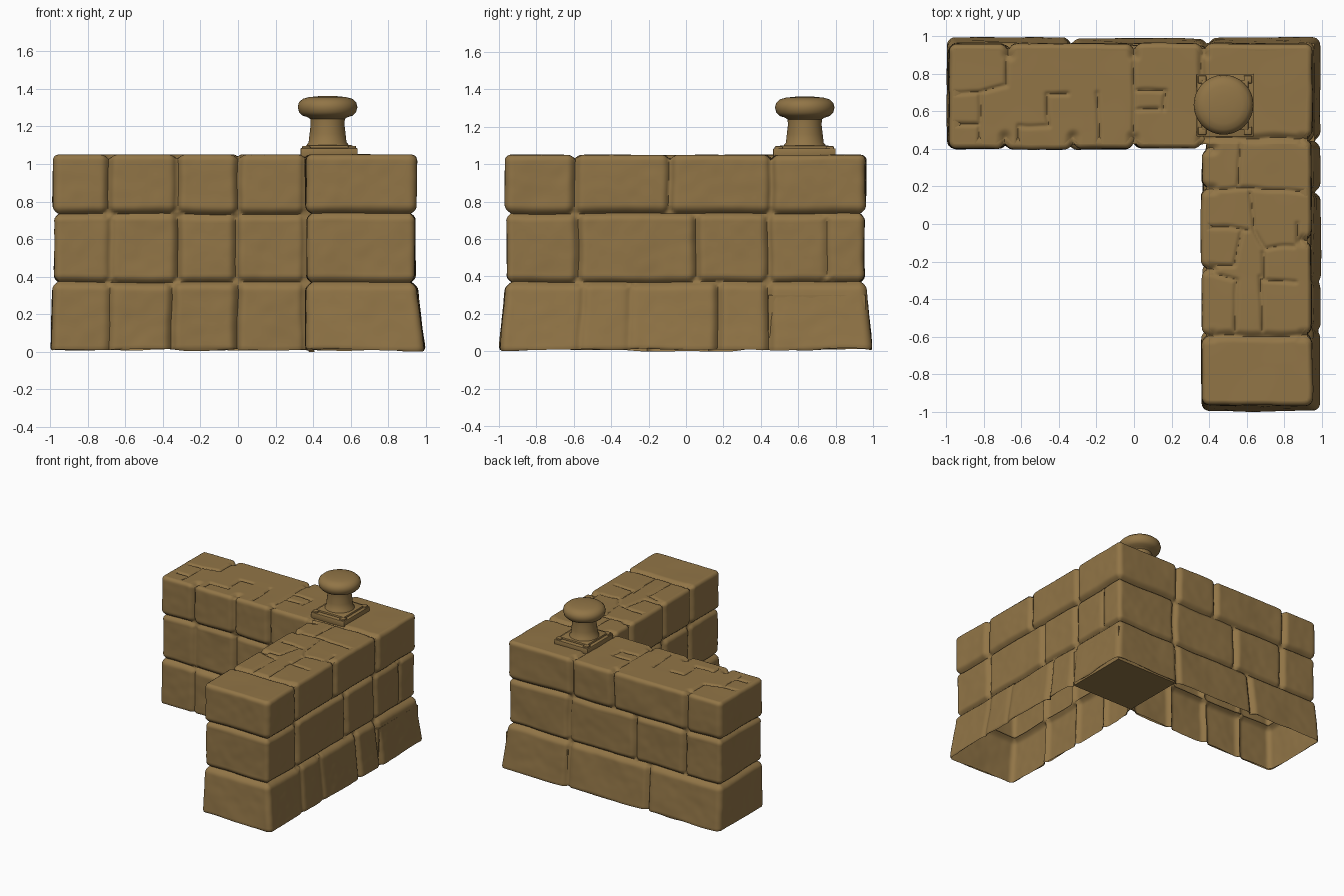
import bpy, bmesh, math, random
from mathutils import Vector, noise

if "Cube" in bpy.data.objects:
    bpy.data.objects.remove(bpy.data.objects["Cube"])

random.seed(4)
mat = bpy.data.materials.new("sandstone brown")
mat.diffuse_color = (0.285, 0.178, 0.062, 1)
mat.use_nodes = True
mat.node_tree.nodes["Principled BSDF"].inputs["Base Color"].default_value = mat.diffuse_color


def finish(name, bm, angle=40):
    me = bpy.data.meshes.new(name)
    bm.to_mesh(me)
    bm.free()
    ob = bpy.data.objects.new(name, me)
    bpy.context.collection.objects.link(ob)
    me.materials.append(mat)
    bpy.ops.object.select_all(action='DESELECT')
    ob.select_set(True)
    bpy.context.view_layer.objects.active = ob
    bpy.ops.object.shade_smooth_by_angle(angle=math.radians(angle))
    return ob


def grid_faces(bm, rows, closed):
    n = len(rows[0])
    for a, b in zip(rows, rows[1:]):
        for i in range(n if closed else n - 1):
            k = (i + 1) % n
            bm.faces.new((a[i], a[k], b[k], b[i]))


def wob(x, y, z, f):
    return noise.noise(Vector((x * f, y * f, z * f)))


# L-shaped plan, counter-clockwise; corner 5 is the inner one
PLAN = [(0.36, -0.965), (0.95, -0.965), (0.95, 0.96), (-0.985, 0.96), (-0.985, 0.40), (0.36, 0.40)]
COURSES = [0.0, 0.37, 0.735, 1.05]
# vertical joints of each wall face, per course from the bottom
JOINTS = [
    [[], [], []],
    [[-0.545, -0.29, 0.175, 0.44], [-0.575, 0.055, 0.44, 0.755], [-0.595, -0.085, 0.455]],
    [[-0.33, 0.39], [-0.65, -0.2, 0.4], [-0.67, 0.0, 0.37]],
    [[], [], []],
    [[-0.68, -0.35, -0.005, 0.36], [-0.68, -0.32, -0.01, 0.36], [-0.69, -0.325, 0.0, 0.36]],
    [[-0.56, -0.2, 0.12, 0.40], [-0.58, -0.25, 0.0, 0.40], [-0.595, -0.24, 0.19, 0.40]],
]
FAINT = {(1, 0, 0): 0.45, (1, 0, 1): 0.35, (1, 1, 3): 0.5, (4, 0, 0): 0.6, (4, 1, 0): 0.6}
BLOCK = {(e, c, k): random.uniform(-0.004, 0.008)
         for e in range(6) for c in range(3) for k in range(1, len(JOINTS[e][c]))}
R = 0.045


def outline(step=0.011, r=0.04):
    """Plan samples: position, outward normal, face number, coordinate along the face."""
    pts = []
    for e in range(6):
        a, b = Vector(PLAN[e]), Vector(PLAN[(e + 1) % 6])
        d = (b - a).normalized()
        n = Vector((d.y, -d.x))
        axis = 0 if abs(d.x) > 0.5 else 1
        p = a if e == 5 else a + d * r
        q = b if e == 4 else b - d * r
        m = round((q - p).length / step)
        for i in range(1 if e == 5 else 0, m + 1):
            v = p.lerp(q, i / m)
            nn = n + Vector((-1, 0)) if (e == 4 and i == m) else n
            pts.append((v, nn, e, v[axis]))
        if e != 4:                               # rounded outer corner
            n2 = d
            c = q - n * r
            for i in range(1, 5):
                t = i / 5 * math.pi / 2
                nn = n * math.cos(t) + n2 * math.sin(t)
                pts.append((c + nn * r, nn, e, b[axis]))
    return pts


def groove(e, s, z):
    """Depth of the mortar joints and set-back of the block at this spot."""
    c = 0 if z < COURSES[1] else 1 if z < COURSES[2] else 2
    dz = min(abs(z - COURSES[1]), abs(z - COURSES[2]))
    dv, k, near = 9, 0, 0
    for i, j in enumerate(JOINTS[e][c]):
        k += j < s
        if abs(s - j) < dv:
            dv, near = abs(s - j), i
    strength = FAINT.get((e, c, near), 1.0) if dv < dz else 1.0
    d = min(dv, dz)
    if dv < R and dz < R:
        d = max(0, R - math.hypot(R - dv, R - dz))
    g = 0.034 * strength * max(0, 1 - d / R) ** 2.2
    return g, BLOCK.get((e, c, k), 0) + (0.008 if c == 1 else 0) * min(1, dz / R)


def flare(x, y, z):
    """The bottom course spreads outward towards the ground."""
    k = max(0, 1 - z / COURSES[1])
    x += k * (0.045 * (x - 0.36) / 0.59 if x > 0.36 else 0.012 * (x - 0.36) / 1.34)
    y += k * (0.036 * (y - 0.40) / 0.56 if y > 0.40 else 0.033 * (y - 0.40) / 1.36)
    return x, y


# stone walls: open-bottomed shell with carved joints and rounded top edge
rows_def = []
for lo, hi in ((0, 0.37), (0.37, 0.735), (0.735, 1.02)):
    m = round((hi - lo) / 0.0115)
    rows_def += [(lo + (hi - lo) * i / m, 0, 0) for i in range(m)]
for i in range(6):
    t = i / 5 * math.pi / 2
    rows_def.append((1.02 + 0.03 * math.sin(t), 0.03 * (1 - math.cos(t)), math.sin(t)))
rows_def.append((1.042, 0.06, 1))

bm = bmesh.new()
path = outline()
rows = []
for z, inset, cap in rows_def:
    row = []
    for v, n, e, s in path:
        g, back = groove(e, s, z)
        off = -(inset + g + back) + 0.006 * wob(v.x, v.y, z, 4) + 0.002 * wob(v.x, v.y, z, 14)
        if z < 0.02:
            off -= 0.01 * (1 - z / 0.02)
        side = 0.008 * wob(v.x + 7, v.y, z, 5)
        x, y = flare(v.x, v.y, z)
        x += n.x * off - n.y * side
        y += n.y * off + n.x * side
        lift = 0.010 * wob(v.x, v.y, 3 + z, 3)
        zz = z + lift * (1 - cap) - 0.8 * g * cap
        if z == 0:
            zz = max(0, 0.01 + 0.02 * wob(v.x, v.y, 9, 4))
        row.append(bm.verts.new((x, y, zz)))
    rows.append(row)
grid_faces(bm, rows, True)
finish("stone_walls", bm, 60)

# cracks in the top, as line segments per arm
CRACKS_LONG = [
    (-.98, .70, -.82, .70), (-.82, .70, -.82, .42), (-.98, .53, -.82, .53), (-.68, .95, -.68, .74),
    (-.68, .74, -.82, .70), (-.46, .69, -.36, .69), (-.46, .69, -.46, .52), (-.62, .52, -.46, .52),
    (-.62, .52, -.62, .43), (-.19, .70, -.19, .42), (0, .95, 0, .42), (.01, .71, .17, .71),
    (.17, .71, .16, .61), (.01, .61, .13, .61)]
CRACKS_SHORT = [
    (.37, .19, .55, .19), (.55, .19, .57, .45), (.55, .19, .95, .17), (.62, .17, .64, -.03),
    (.37, -.01, .60, -.03), (.64, -.03, .70, -.13), (.70, -.13, .85, -.12), (.87, -.10, .87, 0),
    (.87, -.08, .95, -.08), (.57, -.03, .53, -.22), (.37, -.22, .53, -.22), (.37, -.25, .55, -.30),
    (.55, -.30, .54, -.59), (.69, -.15, .69, -.30), (.69, -.30, .86, -.31), (.67, -.28, .68, -.59)]
DEEP = [(.36, .40, .36, .96), (.36, .455, .95, .455), (.36, -.595, .95, -.595)]
SEGS = [(q, 0.013, 0.02) for q in CRACKS_LONG + CRACKS_SHORT] + [(q, 0.022, 0.035) for q in DEEP]
# wall joints run a little way over the top edge
for e, (dx, dy) in {1: (-.06, 0), 2: (0, -.06), 4: (0, .06), 5: (.06, 0)}.items():
    for j in JOINTS[e][2]:
        x, y = (j, PLAN[e][1]) if e in (2, 4) else (PLAN[e][0], j)
        SEGS.append(((x, y, x + dx, y + dy), 0.027, R))


def top_height(x, y):
    wx, wy = x + 0.012 * wob(x, y, 1, 7), y + 0.012 * wob(x, y, 5, 7)
    dip = 0
    for (ax, ay, bx, by), depth, width in SEGS:
        if not (min(ax, bx) - width < wx < max(ax, bx) + width
                and min(ay, by) - width < wy < max(ay, by) + width):
            continue
        ux, uy = bx - ax, by - ay
        t = min(1, max(0, ((wx - ax) * ux + (wy - ay) * uy) / (ux * ux + uy * uy)))
        d = math.hypot(wx - ax - t * ux, wy - ay - t * uy)
        dip = max(dip, depth * max(0, 1 - d / width) ** 1.6)
    return 1.05 - dip + 0.003 * wob(x, y, 2, 4)


# stone top: one sheet per arm
for name, (x0, x1, y0, y1) in (("long_arm_top", (-0.96, 0.925, 0.425, 0.935)),
                               ("short_arm_top", (0.385, 0.925, -0.94, 0.425))):
    bm = bmesh.new()
    nx, ny = round((x1 - x0) / 0.009), round((y1 - y0) / 0.009)
    rows = []
    for j in range(ny + 1):
        y = y0 + (y1 - y0) * j / ny
        xs = [x0 + (x1 - x0) * i / nx for i in range(nx + 1)]
        rows.append([bm.verts.new((x, y, top_height(x, y))) for x in xs])
    grid_faces(bm, rows, False)
    finish(name, bm, 60)


def box(name, x0, x1, y0, y1, z0, z1, bevel=0.0):
    bm = bmesh.new()
    bmesh.ops.create_cube(bm, size=1)
    for v in bm.verts:
        v.co = ((x0 + x1) / 2 + v.co.x * (x1 - x0), (y0 + y1) / 2 + v.co.y * (y1 - y0),
                (z0 + z1) / 2 + v.co.z * (z1 - z0))
    if bevel:
        bmesh.ops.bevel(bm, geom=bm.edges[:], offset=bevel, segments=2, affect='EDGES', profile=0.5)
    return finish(name, bm)


# closed core of the corner pillar, the only part with an underside
box("corner_core", 0.40, 0.96, 0.44, 0.96, 0.012, 0.30)

# mooring post: stepped plate, four bolts, turned post
CX, CY = 0.477, 0.635
box("post_plate", 0.333, 0.637, 0.465, 0.80, 1.035, 1.085, 0.006)
box("post_plate_step", 0.36, 0.61, 0.50, 0.765, 1.08, 1.10, 0.006)
for sx in (-1, 1):
    for sy in (-1, 1):
        bx, by = 0.485 + sx * 0.122, 0.6325 + sy * 0.137
        box("plate_bolt", bx - 0.022, bx + 0.022, by - 0.022, by + 0.022, 1.08, 1.097, 0.007)

PROFILE = [(0.112, 1.09), (0.110, 1.105), (0.101, 1.115), (0.096, 1.16), (0.090, 1.21), (0.092, 1.24),
           (0.108, 1.250), (0.135, 1.258), (0.152, 1.276), (0.159, 1.303), (0.153, 1.328),
           (0.132, 1.347), (0.10, 1.356), (0.05, 1.361), (0.002, 1.362)]
bm = bmesh.new()
rows = [[bm.verts.new((CX + r * math.cos(a * math.tau / 48), CY + r * math.sin(a * math.tau / 48), z))
         for a in range(48)] for r, z in PROFILE]
grid_faces(bm, rows, True)
bm.faces.new(rows[-1])
finish("mooring_post", bm, 50)
